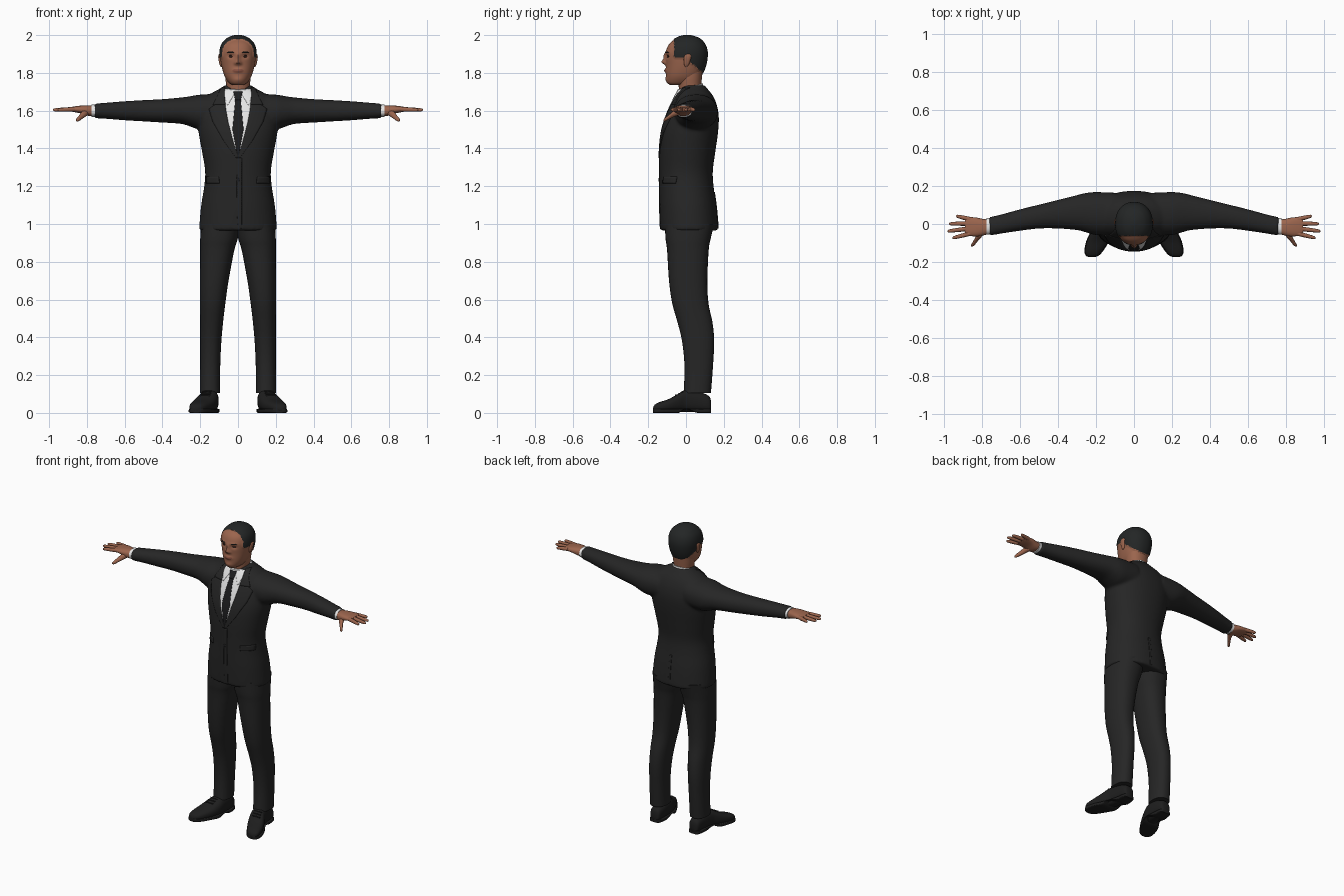
import bpy, bmesh, math
from mathutils import Vector
from mathutils.bvhtree import BVHTree

cube = bpy.data.objects.get("Cube")
if cube:
    bpy.data.objects.remove(cube, do_unlink=True)


def material(name, *rgb):
    mat = bpy.data.materials.new(name)
    mat.use_nodes = True
    mat.diffuse_color = (*rgb, 1)
    shader = mat.node_tree.nodes["Principled BSDF"]
    shader.inputs["Base Color"].default_value = (*rgb, 1)
    shader.inputs["Roughness"].default_value = 0.8
    return mat


SUIT = material("charcoal cloth", .019, .019, .019)
SHIRT = material("white cotton", .8, .8, .8)
TIE = material("black silk", .012, .012, .013)
SKIN = material("brown skin", .33, .13, .075)
LIP = material("lip brown", .25, .085, .055)
HAIR = material("black hair", .017, .019, .019)
EYE = material("dark eye", .035, .015, .012)
SHOE = material("black leather", .013, .013, .013)


def catmull(p, q, r, s, t):
    return [.5 * (2 * b + (c - a) * t + (2 * a - 5 * b + 4 * c - d) * t * t
                  + (3 * b - a - 3 * c + d) * t ** 3) for a, b, c, d in zip(p, q, r, s)]


def loft(bm, axis, rings, power=2.2, n=32, steps=4, side=1):
    """Skin superellipse rings (position, a_min, a_max, b_min, b_max) along an axis."""
    last = len(rings) - 1
    sections = [catmull(rings[max(i - 1, 0)], rings[i], rings[i + 1],
                        rings[min(i + 2, last)], k / steps)
                for i in range(last) for k in range(steps)] + [rings[-1]]
    loops = []
    for t, a0, a1, b0, b1 in sections:
        loop = []
        for k in range(n):
            angle = math.tau * k / n
            c, s = math.cos(angle), math.sin(angle)
            a = (a0 + a1) / 2 + (a1 - a0) / 2 * math.copysign(abs(c) ** (2 / power), c)
            b = (b0 + b1) / 2 + (b1 - b0) / 2 * math.copysign(abs(s) ** (2 / power), s)
            x, y, z = {"x": (t, a, b), "y": (a, t, b), "z": (a, b, t)}[axis]
            loop.append(bm.verts.new((x * side, y, z)))
        loops.append(loop)
    faces = [bm.faces.new((p[k], p[k - 1], q[k - 1], q[k]))
             for p, q in zip(loops, loops[1:]) for k in range(n)]
    faces += [bm.faces.new(loops[0]), bm.faces.new(loops[-1])]
    bmesh.ops.recalc_face_normals(bm, faces=faces)


def finish(name, bm, *mats):
    bm.normal_update()
    for f in bm.faces:
        f.smooth = True
    for e in bm.edges:
        e.smooth = e.calc_face_angle(0) < .8
    mesh = bpy.data.meshes.new(name)
    bm.to_mesh(mesh)
    bm.free()
    for m in mats:
        mesh.materials.append(m)
    obj = bpy.data.objects.new(name, mesh)
    bpy.context.collection.objects.link(obj)
    return obj


def part(name, mat, axis, rings, **kw):
    bm = bmesh.new()
    loft(bm, axis, rings, **kw)
    return finish(name, bm, mat)


def surface(obj):
    bpy.context.view_layer.update()
    return BVHTree.FromObject(obj, bpy.context.evaluated_depsgraph_get())


def plate(name, mat, tree, rows, lift=.004, side=1, back=False, cols=8):
    """Thin plate with rows (z, x_from, x_to), laid on a surface from front or back."""
    look = -1 if back else 1
    bm = bmesh.new()
    lines = []
    for p, q in zip(rows, rows[1:]):
        count = max(2, math.ceil(abs(q[0] - p[0]) / .01))
        for k in range(count + 1):
            z, x0, x1 = Vector(p).lerp(Vector(q), k / count)
            line = []
            for c in range(cols + 1):
                x = side * (x0 + (x1 - x0) * c / cols)
                hit = tree.ray_cast(Vector((x, -look, z)), Vector((0, look, 0)))[0]
                line.append(bm.verts.new((x, hit.y if hit else .03, z)))
            lines.append(line)
    for p, q in zip(lines, lines[1:]):
        for c in range(cols):
            bm.faces.new((p[c], p[c + 1], q[c + 1], q[c]))
    bmesh.ops.remove_doubles(bm, verts=bm.verts, dist=.0001)
    bmesh.ops.recalc_face_normals(bm, faces=bm.faces)
    obj = finish(name, bm, mat)
    mod = obj.modifiers.new("thickness", "SOLIDIFY")
    mod.thickness, mod.offset = 2 * lift, 0
    return obj


def mirrored(rows):
    return [(z, -w, w) for z, w in rows]


SIDES = (("left", 1), ("right", -1))

# Jacket: torso and sleeves fused into one cloth surface
torso = [(.965, .205, -.135, .17), (1, .204, -.137, .169), (1.1, .195, -.14, .16),
         (1.2, .179, -.14, .146), (1.28, .174, -.14, .142), (1.38, .19, -.14, .155),
         (1.48, .208, -.132, .169), (1.56, .215, -.11, .174), (1.62, .205, -.086, .166),
         (1.66, .185, -.066, .152), (1.69, .145, -.05, .135), (1.72, .09, -.03, .11),
         (1.735, .07, -.02, .1)]
sleeve = [(.1, -.06, .165, 1.5, 1.69), (.2, -.058, .168, 1.5, 1.685),
          (.25, -.045, .164, 1.515, 1.677), (.3, -.032, .152, 1.53, 1.67),
          (.4, -.024, .127, 1.537, 1.661), (.5, -.024, .102, 1.543, 1.656),
          (.6, -.036, .077, 1.549, 1.65), (.7, -.051, .05, 1.557, 1.642),
          (.762, -.062, .036, 1.56, 1.637)]
bm = bmesh.new()
loft(bm, "z", [(z, -w, w, f, b) for z, w, f, b in torso], n=48)
for _, side in SIDES:
    loft(bm, "x", sleeve, side=side)
jacket = finish("jacket", bm, SUIT)
mod = jacket.modifiers.new("fuse", "REMESH")
mod.mode, mod.voxel_size, mod.use_smooth_shade = "VOXEL", .009, True
mod = jacket.modifiers.new("soften", "SMOOTH")
mod.factor, mod.iterations = .5, 5
cloth = surface(jacket)

# Shirt front, tie and jacket details
plate("shirt_front", SHIRT, cloth, mirrored([(1.71, .07), (1.6, .066), (1.48, .04), (1.36, .003)]),
      lift=.002, cols=14)
plate("tie", TIE, cloth, mirrored([(1.67, .013), (1.5, .029), (1.36, .004)]), lift=.0035)
plate("tie_knot", TIE, cloth, mirrored([(1.7, .024), (1.655, .015)]), lift=.0049)
plate("front_overlap", SUIT, cloth, [(1.35, -.008, .02), (1.06, -.006, .02), (1, -.002, .02),
                                     (.975, .012, .022)], lift=.003)
plate("jacket_button", TIE, cloth, mirrored([(1.243, .004), (1.237, .008), (1.23, .008),
                                             (1.224, .004)]), lift=.0049, cols=4)
plate("back_vent", SUIT, cloth, [(1.17, 0, .014), (.975, 0, .014)], lift=.003, back=True)
for label, side in SIDES:
    plate(label + "_collar_fold", SUIT, cloth, [(1.72, .068, .088), (1.67, .07, .11),
          (1.63, .066, .132)], lift=.0045, side=side)
    plate(label + "_lapel", SUIT, cloth, [(1.63, .066, .12), (1.608, .064, .153), (1.54, .052, .132),
          (1.44, .026, .075), (1.35, -.004, .01)], lift=.0049, side=side)
    plate(label + "_shirt_collar_wing", SHIRT, cloth, [(1.712, .012, .07), (1.68, .024, .072),
          (1.63, .052, .058)], lift=.0045, side=side)
    plate(label + "_pocket_flap", SUIT, cloth, [(1.25, .1, .166), (1.215, .098, .166)], side=side)

# Neck and shirt collar
part("neck", SKIN, "z", [(1.62, -.06, .06, -.035, .085), (1.72, -.061, .061, -.038, .08),
                         (1.77, -.067, .067, -.042, .084), (1.82, -.07, .07, -.03, .09)])
bm = bmesh.new()
loft(bm, "z", [(1.65, -.076, .076, -.056, .098), (1.69, -.074, .074, -.053, .095),
               (1.722, -.069, .069, -.047, .089)])
for v in bm.verts:
    v.co.z += .25 * v.co.y
finish("shirt_collar", bm, SHIRT)

# Head, with the face shaped by soft bumps and the hair raised from the scalp
skull = [(1.736, .03, -.085, 0), (1.75, .05, -.1, .05), (1.785, .072, -.106, .08),
         (1.84, .088, -.106, .103), (1.9, .095, -.108, .112), (1.945, .087, -.094, .102),
         (1.975, .064, -.064, .078), (1.99, .038, -.035, .048), (1.997, .012, -.008, .02)]
bumps = [(0, 1.857, .013, .013, .021), (0, 1.885, .01, .022, .011), (.038, 1.888, .016, .01, -.009),
         (.035, 1.908, .025, .008, .004), (.014, 1.851, .008, .007, .007),
         (0, 1.812, .024, .01, .01), (0, 1.764, .025, .014, .005)]
bm = bmesh.new()
loft(bm, "z", [(z, -w, w, f, b) for z, w, f, b in skull], n=96, steps=9)
for v in bm.verts:
    x, y, z = v.co
    if y < -.03:
        v.co.y -= sum(h * math.exp(-((abs(x) - bx) / sx) ** 2 - ((z - bz) / sz) ** 2)
                      for bx, bz, sx, sz, h in bumps)
bm.normal_update()
scalp = set()
for f in bm.faces:
    x, y, z = f.calc_center_median()
    if y > -.06 and z > 1.88 - .9 * max(0, y):
        f.material_index = 1
        scalp.update(f.verts)
    elif y < -.08 and ((x / .03) ** 2 + ((z - 1.811) / .011) ** 2) < 1:
        f.material_index = 2
for v, normal in [(v, v.normal.copy()) for v in scalp]:
    v.co += normal * .004
head = finish("head", bm, SKIN, HAIR, LIP)
face = surface(head)

# Trousers, shoes, hands and paired face parts
leg = [(1, -.01, .195, -.112, .15), (.92, .002, .2, -.108, .13), (.86, .02, .2, -.1, .12),
       (.7, .05, .201, -.09, .113), (.58, .067, .201, -.073, .119), (.48, .079, .2, -.045, .14),
       (.38, .088, .2, -.021, .149), (.25, .094, .2, -.008, .143), (.105, .094, .202, -.012, .132)]
shoe = [(.133, .125, .165, .012, .06), (.12, .11, .18, .005, .09), (.06, .103, .19, .005, .115),
        (0, .104, .203, .005, .122), (-.04, .112, .224, .005, .102), (-.09, .134, .247, .005, .074),
        (-.14, .165, .257, .005, .057), (-.165, .188, .25, .005, .044), (-.174, .21, .234, .01, .028)]
palm = [(.75, -.045, .022, 1.575, 1.625), (.79, -.06, .026, 1.572, 1.628),
        (.83, -.065, .034, 1.585, 1.627), (.87, -.062, .036, 1.593, 1.622),
        (.888, -.055, .03, 1.598, 1.618)]
fingers = {"index": (-.05, .955, -.074), "middle": (-.023, .98, -.038),
           "ring": (.003, .972, .001), "little": (.025, .935, .042)}
for label, side in SIDES:
    part(label + "_trouser_leg", SUIT, "z", leg, power=2.3, side=side)
    part(label + "_shoe", SHOE, "y", shoe, power=2.5, side=side)
    sole = [(y, a - .004, b + .004, .02 if -.01 < y < .03 else 0, .022) for y, a, b, _, _ in shoe]
    part(label + "_shoe_sole", SHOE, "y", sole, power=6, side=side)
    for k in range(3):
        y, z = -.02 - .017 * k, .112 - .009 * k
        part(label + "_shoe_lace", SHOE, "x", [(.14 + .004 * k, y - .004, y + .004, z - .006, z + .004),
             (.19 + .006 * k, y - .004, y + .004, z - .006, z + .004)], n=8, side=side)
    part(label + "_shirt_cuff", SHIRT, "x", [(.74, -.055, .03, 1.566, 1.631),
                                             (.775, -.056, .031, 1.566, 1.632)], side=side)
    part(label + "_palm", SKIN, "x", palm, power=2.5, side=side)
    for finger, (base, tip_x, tip_y) in fingers.items():
        rings = []
        for t, r in ((0, .012), (.4, .0115), (.8, .0095), (.95, .007), (1, .002)):
            x, y, z = .86 + (tip_x - .86) * t, base + (tip_y - base) * t, 1.608 - .004 * t
            rings.append((x, y - r, y + r, z - r, z + r))
        part(f"{label}_{finger}_finger", SKIN, "x", rings, n=14, side=side)
    thumb = [(-.03, .8, 1.597, .02), (-.065, .815, 1.583, .016), (-.09, .833, 1.566, .012),
             (-.112, .848, 1.552, .009), (-.119, .852, 1.548, .003)]
    part(label + "_thumb", SKIN, "y", [(y, x - r, x + r, z - r, z + r) for y, x, z, r in thumb],
         n=14, side=side)
    part(label + "_ear", SKIN, "z", [(1.832, .084, .092, -.004, .006), (1.845, .08, .098, -.01, .016),
         (1.875, .082, .104, -.012, .026), (1.893, .084, .104, -.008, .028),
         (1.9, .088, .1, .004, .02)], n=20, side=side)
    plate(label + "_eye", EYE, face, [(1.894, .034, .043), (1.888, .028, .05), (1.882, .033, .044)],
          lift=.002, side=side)
    plate(label + "_eyebrow", HAIR, face, [(1.912, .028, .05), (1.906, .021, .058)], lift=.0015,
          side=side)
